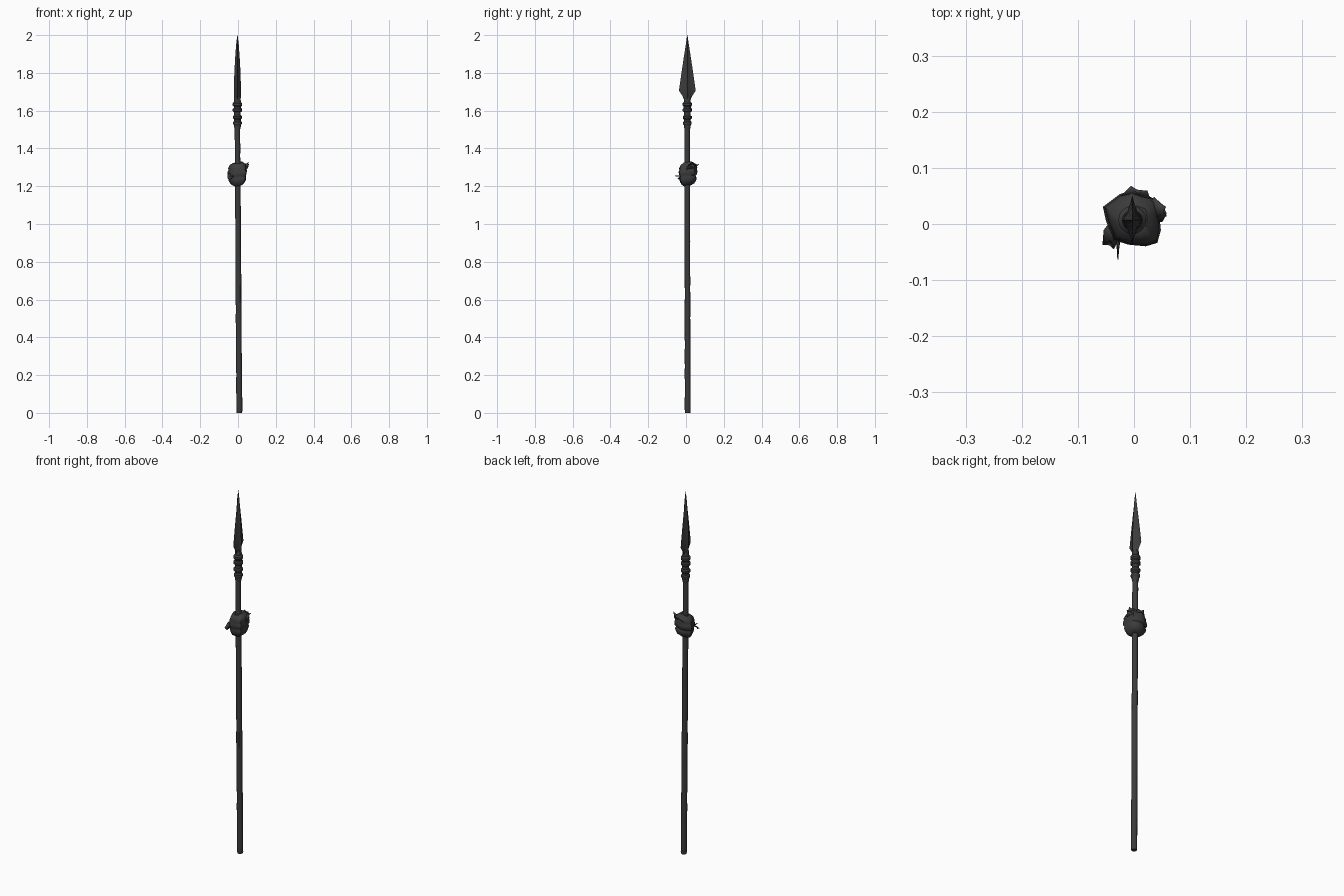
import bpy, bmesh, math, random
from mathutils import Vector, Matrix

if "Cube" in bpy.data.objects:
    bpy.data.objects.remove(bpy.data.objects["Cube"])

random.seed(4)


def material(name, c):
    m = bpy.data.materials.new(name)
    m.diffuse_color = (c, c, c, 1)
    m.use_nodes = True
    m.node_tree.nodes["Principled BSDF"].inputs["Base Color"].default_value = m.diffuse_color
    return m


iron = material("dark iron", 0.045)


def finish(bm, name, angle=40):
    bmesh.ops.recalc_face_normals(bm, faces=bm.faces)
    me = bpy.data.meshes.new(name)
    bm.to_mesh(me)
    bm.free()
    ob = bpy.data.objects.new(name, me)
    bpy.context.collection.objects.link(ob)
    me.materials.append(iron)
    bpy.ops.object.select_all(action='DESELECT')
    ob.select_set(True)
    bpy.context.view_layer.objects.active = ob
    bpy.ops.object.shade_smooth_by_angle(angle=math.radians(angle))
    return ob


def loft(name, rings, angle=40):
    """Skin a stack of point rings and cap both ends."""
    bm = bmesh.new()
    rows = [[bm.verts.new(p) for p in ring] for ring in rings]
    n = len(rows[0])
    for a, b in zip(rows, rows[1:]):
        for i in range(n):
            j = (i + 1) % n
            bm.faces.new((a[i], a[j], b[j], b[i]))
    bm.faces.new(rows[0])
    bm.faces.new(rows[-1])
    return finish(bm, name, angle)


def circle(z, cx, cy, r, n=12, jitter=0.0):
    pts = []
    for i in range(n):
        a = 2 * math.pi * i / n
        q = r * (1 + random.uniform(-jitter, jitter))
        pts.append((cx + q * math.cos(a), cy + q * math.sin(a), z))
    return pts


def axis(z):
    """The shaft leans very slightly from butt to head."""
    t = min(z / 1.5, 1)
    return 0.007 - 0.010 * t, 0.009 - 0.003 * t


# Rough wooden-looking shaft with slight irregularities
shaft = [circle(0, *axis(0), 0.0135), circle(0.008, *axis(0), 0.0155)]
for k in range(1, 32):
    z = 1.56 * k / 31
    shaft.append(circle(z, *axis(z), 0.0155 - 0.0012 * z / 1.5, 12, 0.05))
loft("shaft", shaft)

# Head socket with two pairs of raised collars
HX, HY = -0.003, 0.007
socket = [(1.50, .0145), (1.515, .018), (1.522, .018), (1.53, .023), (1.539, .023),
          (1.545, .018), (1.553, .018), (1.560, .024), (1.570, .024), (1.576, .0175),
          (1.592, .0175), (1.598, .025), (1.609, .025), (1.615, .019), (1.621, .019),
          (1.628, .025), (1.639, .025), (1.647, .018), (1.672, .016)]
loft("head_socket", [circle(z, HX, HY, r, 16) for z, r in socket], 30)

# Leaf blade: wide in y, thin in x, with a raised central rib
blade = [(1.655, .017, .017), (1.675, .024, .018), (1.705, .044, .018), (1.72, .0425, .0185),
         (1.80, .031, .0165), (1.88, .019, .012), (1.95, .008, .007), (2.0, .0008, .0008)]
rings = []
for z, w, t in blade:
    outline = [(0, 1), (.8, .25), (.45, .35), (1, 0), (.45, -.35), (.8, -.25), (0, -1)]
    right = [(t, 0), (t * .55, w * .28), (t * .18, w * .7), (0, w)]
    pts = right + [(-x, y) for x, y in right[2::-1]]
    pts += [(-x, -y) for x, y in right[1:]] + [(x, -y) for x, y in right[2:0:-1]]
    rings.append([(HX + x, HY + y, z) for x, y in pts])
loft("blade", rings, 25)

# Cloth bundle tied round the shaft, an uneven five-sided lump
outline = [(.047, .02), (.04, .045), (.015, .055), (-.005, .06), (-.025, .052), (-.054, .03),
           (-.048, .005), (-.036, -.028), (-.01, -.036), (.02, -.038), (.042, -.034), (.046, -.01)]
levels = [(1.205, .42), (1.212, .70), (1.23, .88), (1.245, .93), (1.252, .86), (1.26, .98),
          (1.28, 1.0), (1.288, .9), (1.297, .96), (1.315, .80), (1.325, .5), (1.322, .3)]
wrap = []
for z, s in levels:
    ring = []
    for i, (x, y) in enumerate(outline):
        q = s * (1 + random.uniform(-.05, .05))
        dz = .006 * math.sin(i * math.pi / 6 + 1)
        ring.append((x * q, .008 + (y - .008) * q, z + dz))
    wrap.append(ring)
loft("cloth_bundle", wrap, 50)


# Loose ragged ends of the cloth
def flap(name, pts):
    bm = bmesh.new()
    vs = [bm.verts.new(p) for p in pts]
    c = bm.verts.new(sum((Vector(p) for p in pts), Vector()) / len(pts) + Vector((0, 0, .004)))
    for i in range(len(vs)):
        bm.faces.new((vs[i], vs[(i + 1) % len(vs)], c))
    ob = finish(bm, name)
    ob.modifiers.new("thickness", 'SOLIDIFY').thickness = 0.002


flap("flap_left", [(-.045, 0, 1.272), (-.054, -.012, 1.265), (-.056, -.037, 1.243),
                   (-.044, -.038, 1.236), (-.036, -.045, 1.24), (-.028, -.03, 1.25)])
flap("flap_right", [(.025, .03, 1.31), (.035, .048, 1.318), (.048, .036, 1.322),
                    (.056, .03, 1.33), (.052, .02, 1.318), (.058, .014, 1.316),
                    (.046, .006, 1.303), (.03, .005, 1.30)])
flap("flap_right_lower", [(.03, .04, 1.29), (.05, .034, 1.305), (.057, .018, 1.31),
                          (.05, .004, 1.296), (.035, .0, 1.28)])
flap("flap_back", [(-.025, .048, 1.298), (-.006, .067, 1.318), (.006, .061, 1.314),
                   (.024, .058, 1.318), (.03, .04, 1.30)])
flap("flap_front", [(-.031, -.02, 1.258), (-.028, -.063, 1.255), (-.026, -.04, 1.251),
                    (-.022, -.02, 1.25)])
